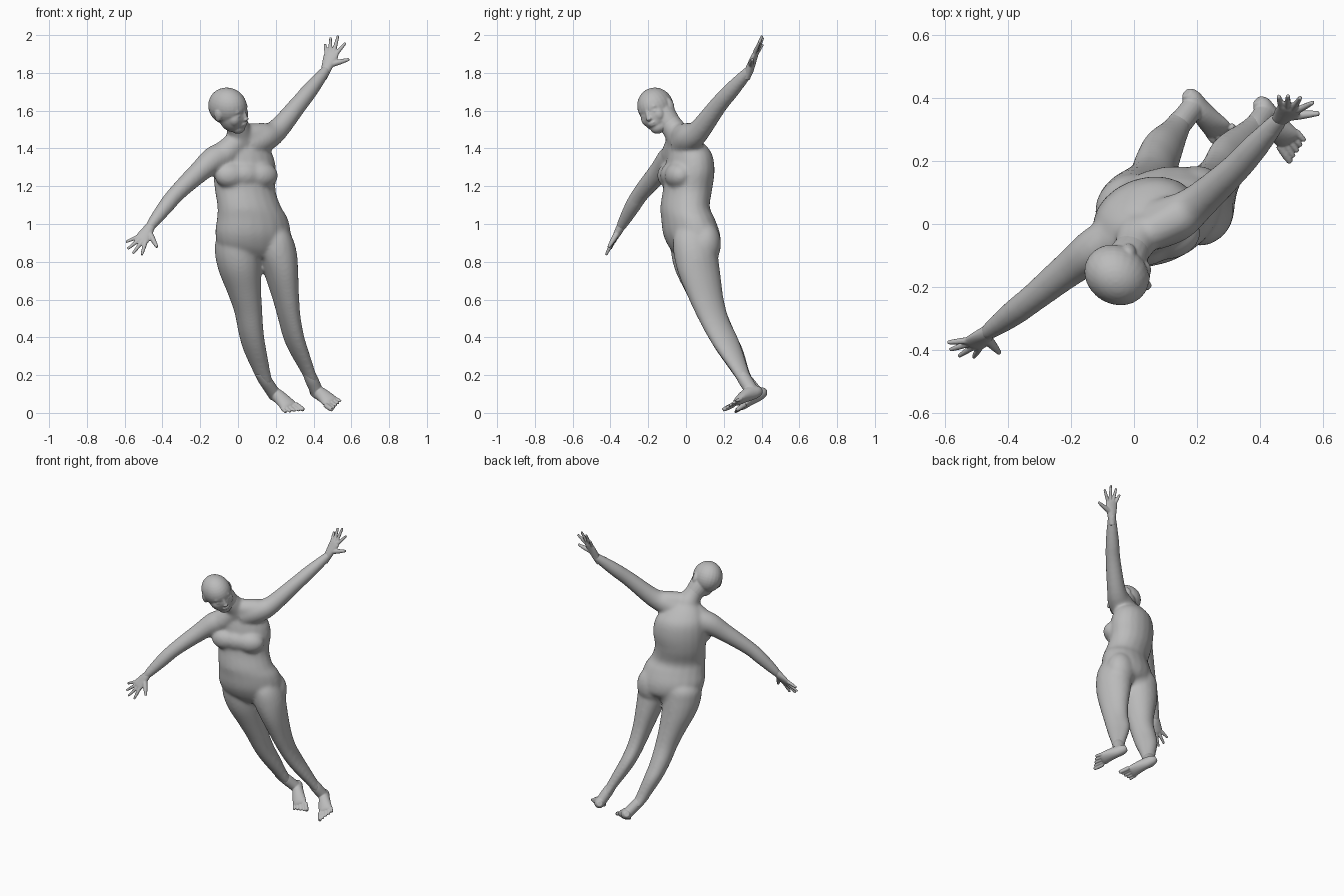
import bpy, bmesh, math
from mathutils import Vector, Matrix

cube = bpy.data.objects.get("Cube")
if cube:
    bpy.data.objects.remove(cube, do_unlink=True)

skin = bpy.data.materials.new("plain grey")
skin.use_nodes = True
GREY = (0.5, 0.5, 0.5, 1)
skin.diffuse_color = GREY
skin.node_tree.nodes["Principled BSDF"].inputs["Base Color"].default_value = GREY

UP = Vector((0, 0, 1))
HIP_AXIS = Vector((0.94, 0.34, 0))      # towards the model's left
BACK = Vector((-0.34, 0.94, 0))


def spline(keys, steps=4):
    """Smooth curve through the key tuples (position and radii together)."""
    out = []
    for i in range(len(keys) - 1):
        p0, p1 = keys[max(i - 1, 0)], keys[i]
        p2, p3 = keys[i + 1], keys[min(i + 2, len(keys) - 1)]
        for s in range(steps):
            t = s / steps
            out.append([b + 0.5 * t * (c - a + t * (2 * a - 5 * b + 4 * c - d + t * (3 * (b - c) + d - a)))
                        for a, b, c, d in zip(p0, p1, p2, p3)])
    return out + [list(keys[-1])]


def loft(bm, keys, side=HIP_AXIS, level=False, sides=20):
    """Closed tube of elliptical sections; keys are x, y, z, half width, half depth."""
    pts = spline([k if len(k) == 5 else (*k, k[3]) for k in keys])
    rings = []
    for i, p in enumerate(pts):
        a = Vector(pts[max(i - 1, 0)][:3])
        b = Vector(pts[min(i + 1, len(pts) - 1)][:3])
        axis = UP if level else (b - a).normalized()
        u = (side - axis * side.dot(axis)).normalized()
        v = axis.cross(u)
        ring = []
        for k in range(sides):
            t = math.tau * k / sides
            ring.append(bm.verts.new(Vector(p[:3]) + u * p[3] * math.cos(t) + v * p[4] * math.sin(t)))
        rings.append(ring)
    for r, s in zip(rings, rings[1:]):
        for k in range(sides):
            j = (k + 1) % sides
            bm.faces.new((r[k], r[j], s[j], s[k]))
    bm.faces.new(rings[0][::-1])
    bm.faces.new(rings[-1])


def blob(bm, centre, radii, axes=(HIP_AXIS, BACK, UP)):
    """Ellipsoid along three given axes."""
    m = Matrix([a.normalized() * r for a, r in zip(axes, radii)]).transposed().to_4x4()
    m.translation = Vector(centre)
    bmesh.ops.create_uvsphere(bm, u_segments=24, v_segments=16, radius=1, matrix=m)


def finish(bm, name, voxel, smoothing):
    """Fuse the overlapping volumes into one soft skin."""
    bmesh.ops.recalc_face_normals(bm, faces=bm.faces)
    mesh = bpy.data.meshes.new(name)
    bm.to_mesh(mesh)
    bm.free()
    mesh.materials.append(skin)
    ob = bpy.data.objects.new(name, mesh)
    bpy.context.scene.collection.objects.link(ob)
    fuse = ob.modifiers.new("fuse", 'REMESH')
    fuse.mode = 'VOXEL'
    fuse.voxel_size = voxel
    fuse.use_smooth_shade = True
    soft = ob.modifiers.new("soften", 'SMOOTH')
    soft.factor = 0.5
    soft.iterations = smoothing


# Torso, pelvis and chest
body = bmesh.new()
loft(body, [(.105, .04, .82, .08, .07), (.088, .045, .87, .185, .122), (.08, .03, .945, .207, .143),
            (.076, .01, 1.03, .194, .134), (.06, -.005, 1.09, .174, .125), (.038, .008, 1.18, .165, .126),
            (.036, .02, 1.28, .172, .126), (.03, .02, 1.37, .158, .113), (.02, .004, 1.43, .118, .084),
            (.012, -.025, 1.475, .07, .064)], level=True)
for x, y in ((-.035, -.082), (.122, -.042)):
    blob(body, (x, y, 1.257), (.093, .068, .07))
blob(body, (.046, -.068, 1.26), (.1, .064, .068))
blob(body, (.04, .068, .89), (.11, .092, .13))
blob(body, (.19, .094, .895), (.103, .09, .125))

# Neck and the slopes to the shoulders
loft(body, [(.02, -.015, 1.4, .07), (.012, -.035, 1.46, .07), (0, -.07, 1.51, .062), (-.025, -.11, 1.57, .058)])
loft(body, [(0, -.05, 1.475, .052), (.07, -.015, 1.47, .063), (.14, .022, 1.47, .067)], UP)
loft(body, [(0, -.045, 1.44, .06), (-.07, -.06, 1.37, .072)], UP)

# Legs
loft(body, [(.03, .03, 1.01, .05, .06), (.0, .035, .93, .11, .114), (.0, .042, .85, .123, .122),
            (.01, .06, .75, .112, .117), (.035, .098, .63, .088, .097), (.055, .135, .53, .073, .083),
            (.07, .185, .42, .065, .08), (.09, .232, .33, .059, .074), (.125, .287, .22, .046, .05),
            (.15, .328, .15, .037, .042)], level=True)
loft(body, [(.17, .035, 1.03, .05, .06), (.19, .045, .94, .09, .112), (.206, .05, .85, .104, .119),
            (.228, .07, .74, .088, .115), (.252, .105, .61, .068, .097), (.272, .145, .5, .057, .085),
            (.295, .195, .4, .053, .082), (.325, .235, .32, .049, .07), (.37, .287, .22, .038, .049),
            (.395, .32, .16, .035, .042)], level=True)

# Arms
loft(body, [(-.03, -.03, 1.375, .075), (-.12, -.08, 1.345, .072), (-.2, -.138, 1.28, .058),
            (-.32, -.235, 1.167, .046), (-.385, -.285, 1.09, .042), (-.462, -.342, .99, .028),
            (-.477, -.356, .962, .014)], UP)
loft(body, [(.05, -.01, 1.42, .078), (.135, .02, 1.455, .076), (.205, .07, 1.495, .06),
            (.318, .172, 1.63, .048), (.385, .245, 1.713, .043), (.462, .332, 1.81, .028),
            (.476, .347, 1.842, .014)], UP)
finish(body, "body", .009, 16)

# Head frame: face direction, crown direction, left
face = Vector((.85, -.47, -.22)).normalized()
left = Vector((0, -.41, .9)).cross(face).normalized()
crown = face.cross(left)
skull = Vector((-.055, -.162, 1.623))


def at(f, l, u):
    return skull + face * f + left * l + crown * u


head = bmesh.new()
axes = (face, left, crown)
blob(head, skull, (.107, .092, .1), axes)
blob(head, at(.034, 0, -.045), (.077, .076, .09), axes)                 # face and jaw
blob(head, at(.066, 0, -.104), (.038, .042, .036), axes)                # chin
blob(head, at(.09, 0, -.076), (.02, .034, .028), axes)                  # mouth area
blob(head, at(.086, 0, .004), (.017, .056, .024), axes)                 # brow
blob(head, at(.113, 0, -.046), (.015, .016, .012), axes)                # nose tip
loft(head, [(*at(.098, 0, .0), .01), (*at(.111, 0, -.04), .012)], left)
blob(head, at(.107, 0, -.072), (.011, .025, .007), axes)                # upper lip
blob(head, at(.104, 0, -.084), (.011, .021, .007), axes)                # lower lip
for s in (-1, 1):
    blob(head, at(.064, s * .036, -.045), (.037, .036, .042), axes)     # cheek
    blob(head, at(.086, s * .034, -.02), (.015, .019, .011), axes)      # eye
    blob(head, at(-.005, s * .089, -.022), (.021, .013, .035), axes)    # ear
loft(head, [(0, -.07, 1.51, .056), (-.025, -.115, 1.57, .067), (-.04, -.14, 1.6, .07)])
finish(head, "head", .005, 6)


# Hands
def hand(name, wrist, tips, thumb):
    bm = bmesh.new()
    wrist, thumb = Vector(wrist), Vector(thumb)
    tips = [Vector(t) for t in tips]
    across = (tips[0] - tips[3]).normalized()
    reach = tips[1] - wrist
    span = [(-.25, .02, .02), (-.05, .025, .022), (.1, .03, .022), (.3, .037, .018), (.48, .039, .014),
            (.55, .03, .009)]
    loft(bm, [(*(wrist + reach * t), a, b) for t, a, b in span], across)
    for i, tip in enumerate(tips):
        root = wrist + reach * .48 + across * (1.5 - i) * .018
        mid = (root + tip) / 2
        loft(bm, [(*root, .0115), (*mid, .01), (*tip, .007)], across, sides=10)
    root = wrist + reach * .15 + across * .01
    loft(bm, [(*root, .017), (*root.lerp(thumb, .5), .0145), (*thumb, .008)], reach, sides=10)
    finish(bm, name, .004, 3)


hand("left_hand", (.465, .335, 1.815),
     [(.57, .387, 1.96), (.53, .403, 1.997), (.49, .408, 1.987), (.46, .407, 1.952)], (.59, .352, 1.872))
hand("right_hand", (-.465, -.345, .985),
     [(-.51, -.424, .835), (-.557, -.42, .844), (-.585, -.4, .868), (-.593, -.377, .905)], (-.428, -.41, .876))


# Feet
def foot(name, heel, ball, shin, inner):
    bm = bmesh.new()
    heel, ball, shin = Vector(heel), Vector(ball), Vector(shin)
    along = ball - heel
    across = Vector((.72, .5, .4))
    across = (across - across.project(along)).normalized()
    top = along.cross(across).normalized()
    top = top if top.z > 0 else -top
    span = [(-.08, .017, .017, .006), (.05, .03, .031, .006), (.3, .034, .038, .012),
            (.6, .04, .031, .01), (.85, .045, .022, .003), (.95, .04, .013, 0)]
    loft(bm, [(*(heel + along * t + top * h), a, b) for t, a, b, h in span], across)
    for i in range(5):
        root = ball + across * inner * (2 - i) * .019 - along * (.025 * i + .06)
        size = .0135 if i == 0 else .0095
        tip = root + along.normalized() * (.068 - .006 * i) + across * inner * (2 - i) * .002
        loft(bm, [(*root, size), (*root.lerp(tip, .6), size), (*tip, size * .75)], across, sides=10)
    # ankle
    ankle = heel + along * .22
    loft(bm, [(*ankle, .034, .038), (*ankle.lerp(shin, .5), .034, .038), (*shin, .034, .038),
              (*(shin + (shin - ankle) * .5), .028, .03)], across)
    finish(bm, name, .004, 3)


foot("right_foot", (.176, .412, .107), (.28, .288, .026), (.142, .314, .175), 1)
foot("left_foot", (.402, .388, .112), (.5, .258, .052), (.387, .308, .182), -1)
